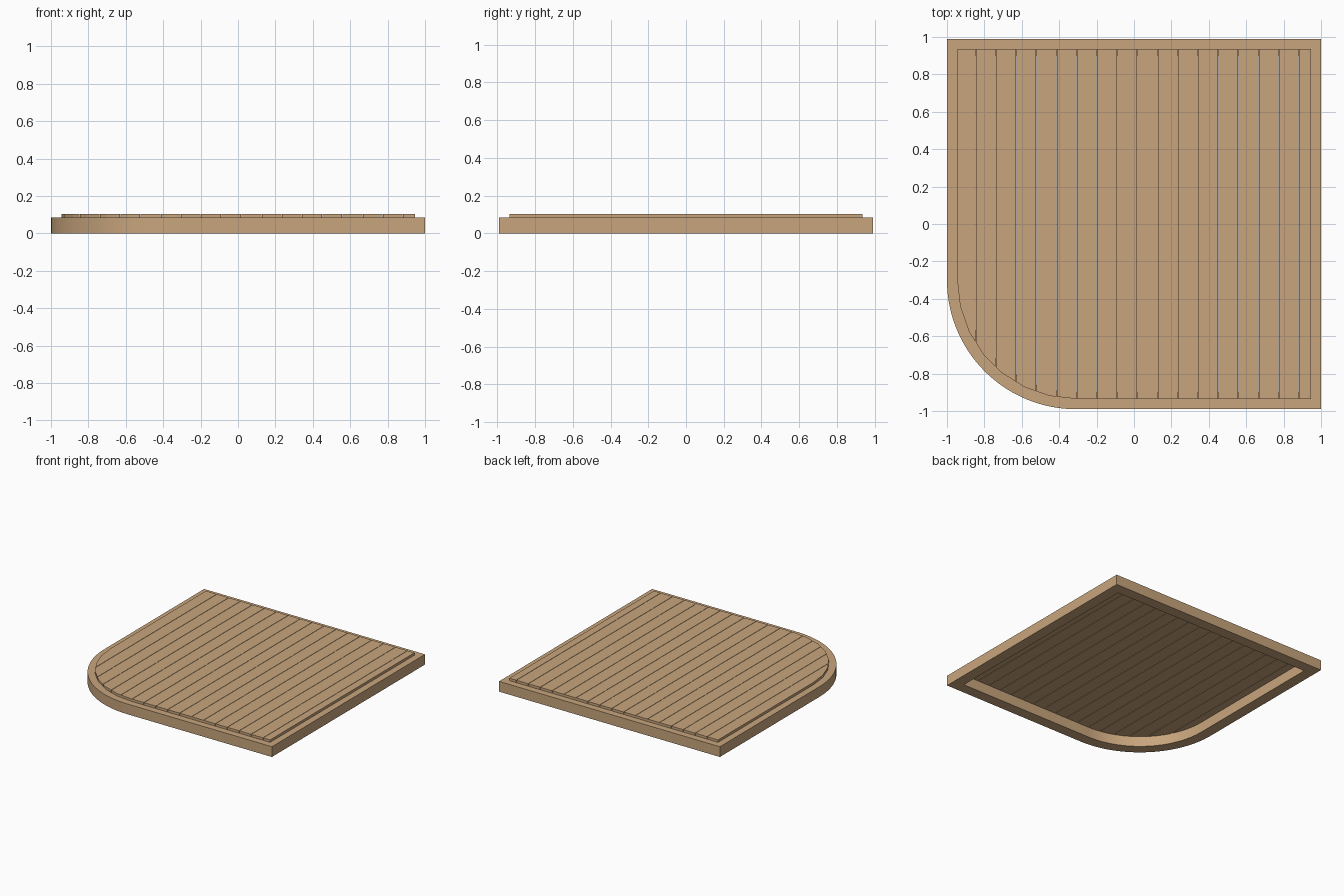
import bpy, bmesh, math

if "Cube" in bpy.data.objects:
    bpy.data.objects.remove(bpy.data.objects["Cube"])

X, Y, R = 1.0, 0.99, 0.69        # half sizes and corner radius
FRAME_W, FRAME_H = 0.09, 0.084
INSET, TOP = 0.055, 0.104        # board inset and top height
SEAM, PITCH, GAP = 0.018, 0.108, 0.003

wood = bpy.data.materials.new("light_wood")
wood.diffuse_color = (0.578, 0.376, 0.205, 1)
wood.use_nodes = True
wood.node_tree.nodes["Principled BSDF"].inputs["Base Color"].default_value = wood.diffuse_color


def arc(inset, segs):
    """Rounded front-left corner, from the left side to the front side."""
    r = R - inset
    return [(-X + R - r * math.cos(a), -Y + R - r * math.sin(a))
            for a in (math.pi / 2 * i / segs for i in range(segs + 1))]


def finish(name, bm):
    bmesh.ops.recalc_face_normals(bm, faces=bm.faces)
    mesh = bpy.data.meshes.new(name)
    bm.to_mesh(mesh)
    bm.free()
    mesh.materials.append(wood)
    obj = bpy.data.objects.new(name, mesh)
    bpy.context.collection.objects.link(obj)
    return obj


def raise_faces(bm, height):
    geo = bmesh.ops.extrude_face_region(bm, geom=bm.faces[:])["geom"]
    verts = [v for v in geo if isinstance(v, bmesh.types.BMVert)]
    bmesh.ops.translate(bm, verts=verts, vec=(0, 0, height))


# Hollow frame in two halves that meet at the seam
def right_path(d):
    return [(SEAM, -Y + d), (X - d, -Y + d), (X - d, Y - d), (SEAM, Y - d)]


def left_path(d):
    return [(SEAM, Y - d), (-X + d, Y - d)] + arc(d, 32) + [(SEAM, -Y + d)]


for name, path in (("frame_right", right_path), ("frame_left", left_path)):
    bm = bmesh.new()
    outer = [bm.verts.new((x, y, 0)) for x, y in path(0)]
    inner = [bm.verts.new((x, y, 0)) for x, y in path(FRAME_W)]
    for i in range(len(outer) - 1):
        bm.faces.new((outer[i], outer[i + 1], inner[i + 1], inner[i]))
    raise_faces(bm, FRAME_H)
    obj = finish(name, bm)
    bpy.context.view_layer.objects.active = obj
    obj.select_set(True)
    bpy.ops.object.shade_smooth_by_angle(angle=math.radians(30))
    obj.select_set(False)

# Deck boards: slices of one outline with a faceted rounded corner
d = INSET
outline = [(X - d, -Y + d), (X - d, Y - d), (-X + d, Y - d)] + arc(d, 7)
cuts = [-X + d - GAP / 2] + [SEAM + PITCH * k for k in range(-8, 9)] + [X - d + GAP / 2]
for i, (x0, x1) in enumerate(zip(cuts, cuts[1:])):
    bm = bmesh.new()
    bm.faces.new([bm.verts.new((x, y, FRAME_H)) for x, y in outline])
    for x, side in ((x0 + GAP / 2, -1), (x1 - GAP / 2, 1)):
        if abs(x) < X - d - 1e-4:
            bmesh.ops.bisect_plane(bm, geom=bm.verts[:] + bm.edges[:] + bm.faces[:],
                                   plane_co=(x, 0, 0), plane_no=(side, 0, 0),
                                   clear_outer=True)
    raise_faces(bm, TOP - FRAME_H)
    finish(f"deck_board_{i + 1:02d}", bm)
